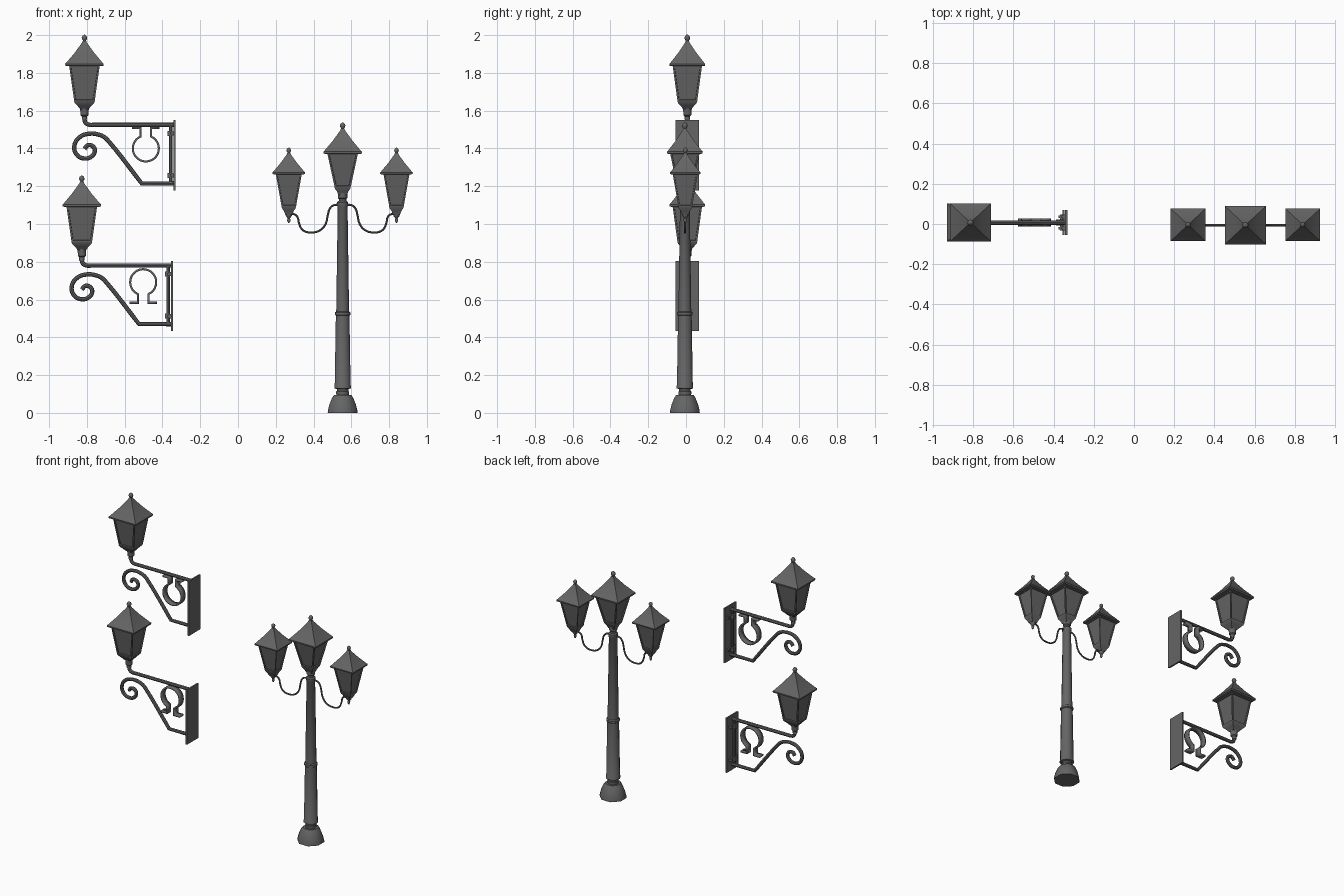
import bpy, bmesh, math

if "Cube" in bpy.data.objects:
    bpy.data.objects.remove(bpy.data.objects["Cube"])

iron = bpy.data.materials.new("dark_iron")
iron.diffuse_color = (.13, .13, .13, 1)
iron.use_nodes = True
iron.node_tree.nodes["Principled BSDF"].inputs["Base Color"].default_value = iron.diffuse_color

def activate(ob):
    bpy.ops.object.select_all(action='DESELECT')
    ob.select_set(True)
    bpy.context.view_layer.objects.active = ob

def finish(name, bm, smooth=None):
    bmesh.ops.recalc_face_normals(bm, faces=bm.faces[:])
    me = bpy.data.meshes.new(name)
    bm.to_mesh(me)
    bm.free()
    me.materials.append(iron)
    ob = bpy.data.objects.new(name, me)
    bpy.context.collection.objects.link(ob)
    if smooth:
        activate(ob)
        bpy.ops.object.shade_smooth_by_angle(angle=math.radians(smooth))
    return ob

def loft(name, at, profile, sides, aspect=1.0, inset=0.0, smooth=None):
    """Stack of n-sided rings given as (flat half-width, z) around a centre."""
    bm = bmesh.new()
    rings = []
    for r, z in profile:
        R = r / math.cos(math.pi / sides)
        rings.append([bm.verts.new((at[0] + R * math.cos((i + .5) * math.tau / sides),
                                    at[1] + aspect * R * math.sin((i + .5) * math.tau / sides),
                                    at[2] + z)) for i in range(sides)])
    walls = []
    for a, b in zip(rings, rings[1:]):
        for i in range(sides):
            j = (i + 1) % sides
            walls.append(bm.faces.new((a[i], a[j], b[j], b[i])))
    bm.faces.new(rings[0])
    bm.faces.new(rings[-1])
    bmesh.ops.recalc_face_normals(bm, faces=bm.faces[:])
    if inset:  # recessed panes
        bmesh.ops.inset_individual(bm, faces=walls, thickness=inset)
        bmesh.ops.inset_individual(bm, faces=walls, thickness=inset * .15, depth=-inset * .6)
    return finish(name, bm, smooth)

def box(name, c, size):
    bm = bmesh.new()
    bmesh.ops.create_cube(bm, size=1)
    for v in bm.verts:
        v.co = [c[k] + v.co[k] * size[k] for k in range(3)]
    return finish(name, bm)

def pipe(name, pts, y, radius, sharp=()):
    """Round bar through (x, z) points; indices in sharp make hard corners."""
    cu = bpy.data.curves.new(name, 'CURVE')
    cu.dimensions = '3D'
    cu.bevel_depth, cu.bevel_resolution, cu.resolution_u = radius, 2, 5
    cu.use_fill_caps = True
    cu.materials.append(iron)
    sp = cu.splines.new('BEZIER')
    sp.bezier_points.add(len(pts) - 1)
    for i, (x, z) in enumerate(pts):
        p = sp.bezier_points[i]
        p.co = (x, y, z)
        p.handle_left_type = p.handle_right_type = 'VECTOR' if i in sharp else 'AUTO'
    ob = bpy.data.objects.new(name, cu)
    bpy.context.collection.objects.link(ob)
    activate(ob)
    bpy.ops.object.convert(target='MESH')
    bpy.ops.object.shade_smooth_by_angle(angle=math.radians(40))

def lantern(name, x, y, z, s, foot, drop, stem):
    """Square lantern; z is the eave height, foot/drop the body bottom, stem lower profile."""
    at = (x, y, z)
    loft(name + "_roof", at, [(r * s, h * s) for r, h in
         [(.092, -.012), (.101, -.010), (.102, 0), (.094, .008), (.052, .058), (.013, .112), (.009, .122)]],
         4, .93, smooth=35)
    loft(name + "_glass_body", at, [(foot, -drop), (.081 * s, -.01 * s)], 4, .96, inset=.012 * s)
    loft(name + "_base", at, [(.022 * s, -drop - .040), (foot * .72, -drop - .020),
                              (foot * .94, -drop - .008), (foot + .001, -drop + .002)], 4, .96, smooth=35)
    loft(name + "_stem", at, stem, 12, smooth=35)
    # finial ball
    loft(name + "_finial", at, [(r * s, h * s) for r, h in
         [(.009, .112), (.008, .124), (.013, .131), (.0145, .138), (.011, .147), (.003, .154)]], 10, smooth=50)

def omega(name, x, y, z, sign):
    """Flat bent strip: open ring with two turned-out feet."""
    r, leg, foot_z = .069, .028, .109
    a0 = math.asin(leg / r)
    path = [(-.072, foot_z), (-leg, foot_z)]
    for i in range(25):
        a = a0 + (math.tau - 2 * a0) * i / 24
        path.append((-r * math.sin(a), r * math.cos(a)))
    path += [(leg, foot_z), (.072, foot_z)]
    bm = bmesh.new()
    rows = [[bm.verts.new((x + px, y + dy, z + sign * pz)) for dy in (-.02, .02)] for px, pz in path]
    for a, b in zip(rows, rows[1:]):
        bm.faces.new((a[0], a[1], b[1], b[0]))
    ob = finish(name, bm, 30)
    m = ob.modifiers.new("thickness", 'SOLIDIFY')
    m.thickness, m.offset, m.use_even_offset = .011, 0, True

def wall_lamp(name, dx, dz, omega_z, omega_sign):
    y = .007
    P = lambda pts: [(px + dx, pz + dz) for px, pz in pts]
    lantern(name, -.813 + dx, y, 1.848 + dz, 1.0, .054, .2,
            [(.014, -.295), (.014, -.278), (.021, -.272), (.021, -.255), (.025, -.235)])
    # support arm, scroll brace and upright
    pipe(name + "_arm", P([(-.813, 1.58), (-.813, 1.553), (-.805, 1.534), (-.785, 1.525), (-.765, 1.525),
                           (-.335, 1.525)]), y, .0115, (0, 4, 5))
    pipe(name + "_scroll", P([(-.342, 1.215), (-.51, 1.215), (-.680, 1.432), (-.708, 1.460), (-.741, 1.474),
         (-.787, 1.478), (-.836, 1.461), (-.866, 1.416), (-.855, 1.369), (-.815, 1.347), (-.775, 1.358),
         (-.758, 1.389), (-.771, 1.413), (-.797, 1.416), (-.812, 1.397)]), y, .0115, (0, 1))
    pipe(name + "_upright", P([(-.355, 1.525), (-.355, 1.215)]), y, .0095, (0, 1))
    # wall plate, clamps and bolts
    box(name + "_wall_plate", (-.3365 + dx, y, 1.364 + dz), (.011, .124, .372))
    for cz in (1.48, 1.257):
        box(name + "_clamp", (-.364 + dx, y, cz + dz), (.018, .03, .026))
        box(name + "_clamp_strap", (-.347 + dx, y, cz + dz), (.012, .08, .022))
        for sy in (-1, 1):
            box(name + "_bolt", (-.355 + dx, y + sy * .029, cz + dz), (.012, .013, .013))
    omega(name + "_omega_strip", -.488 + dx, y, omega_z + dz, omega_sign)

wall_lamp("upper_wall_lamp", 0, 0, 1.4, 1)
wall_lamp("lower_wall_lamp", -.014, -.745, 1.437, -1)

# street lamp post
px, py = .554, -.006
loft("post_base", (px, py, 0), [(.079, 0), (.078, .012), (.070, .045), (.056, .08), (.046, .095)], 8, smooth=50)
loft("post_shaft", (px, py, 0),
     [(.032, .09), (.034, .10), (.034, .112), (.031, .116), (.031, .126), (.044, .130), (.044, .142),
      (.042, .146), (.036, .515), (.041, .519), (.041, .532), (.034, .537), (.026, 1.09),
      (.029, 1.095), (.029, 1.115), (.022, 1.122)], 12, smooth=35)
lantern("post_centre_lantern", px, py, 1.383, 1.0, .042, .19,
        [(.020, -.27), (.020, -.25), (.025, -.245), (.025, -.23), (.026, -.215)])

# curled side arms with hanging lanterns
arm = [(0, 1.098), (.045, 1.100), (.066, 1.085), (.078, 1.05), (.089, 1.003), (.115, .970), (.163, .955),
       (.211, .968), (.232, 1.008), (.238, 1.035), (.252, 1.050), (.285, 1.052)]
for side, sx in (("left", -1), ("right", 1)):
    pipe(side + "_side_arm", [(px + sx * ax, az) for ax, az in arm], py, .0055)
    lantern(side + "_side_lantern", px + sx * .285, py + .002, 1.273, .85, .038, .182,
            [(.003, -.267), (.008, -.258), (.009, -.250), (.006, -.243), (.015, -.232), (.018, -.222), (.018, -.212)])
